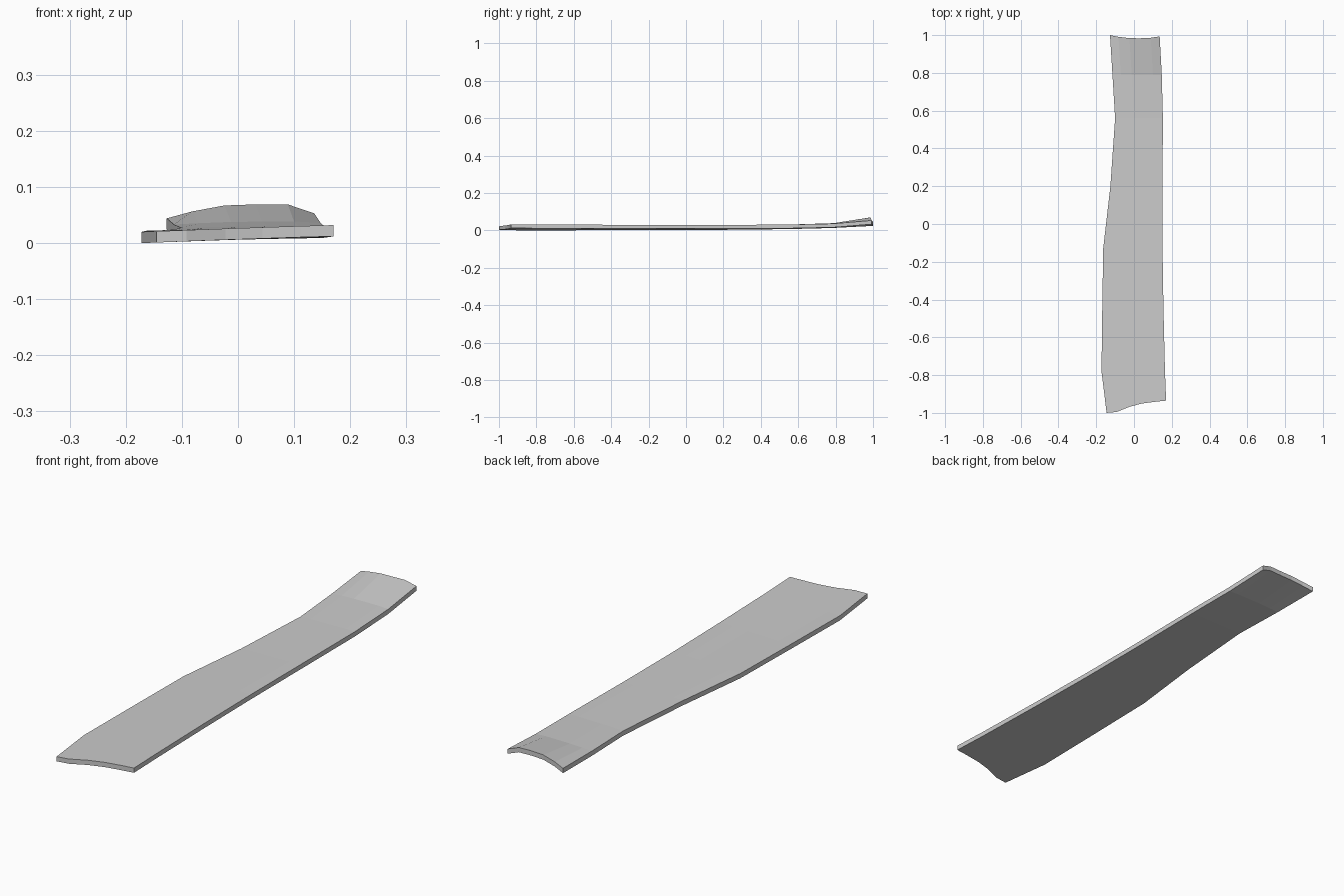
import bpy, bmesh

if "Cube" in bpy.data.objects:
    bpy.data.objects.remove(bpy.data.objects["Cube"])

THICK = 0.02
# Stations along the board: y, left x, right x, top z at left / middle / right
stations = [
    (-0.97, -0.145, 0.170, 0.022, 0.028, 0.033),
    (-0.78, -0.172, 0.164, 0.021, 0.027, 0.032),
    (-0.45, -0.168, 0.156, 0.022, 0.027, 0.031),
    (-0.13, -0.163, 0.151, 0.023, 0.027, 0.030),
    (0.20, -0.125, 0.151, 0.024, 0.028, 0.030),
    (0.56, -0.100, 0.153, 0.028, 0.031, 0.032),
    (0.79, -0.114, 0.147, 0.034, 0.039, 0.037),
    (0.99, -0.127, 0.136, 0.045, 0.069, 0.054),
]
# Cross-section: fraction of the width, and how much of the crown height applies
across = [(0, 0), (0.17, 0.55), (0.39, 1), (0.6, 1), (0.82, 0.9), (1, 0)]
# Wavy outline of the two cut ends
front_y = [-1.0, -0.995, -0.967, -0.95, -0.941, -0.935]
back_y = [1.0, 0.991, 0.984, 0.983, 0.986, 0.993]

bm = bmesh.new()
top, bottom = [], []
for i, (y, xl, xr, zl, zm, zr) in enumerate(stations):
    row_t, row_b = [], []
    for j, (f, crown) in enumerate(across):
        yy = front_y[j] if i == 0 else back_y[j] if i == len(stations) - 1 else y
        x = xl + (xr - xl) * f
        base = zl + (zr - zl) * f
        z = base + (zm - (zl + zr) / 2) * crown
        row_t.append(bm.verts.new((x, yy, z)))
        row_b.append(bm.verts.new((x, yy, max(z - THICK, 0))))
    top.append(row_t)
    bottom.append(row_b)

# Upper and lower skins
n, m = len(stations), len(across)
for i in range(n - 1):
    for j in range(m - 1):
        for g in (top, bottom):
            bm.faces.new((g[i][j], g[i][j + 1], g[i + 1][j + 1], g[i + 1][j]))
    # Long edges
    for j in (0, m - 1):
        bm.faces.new((top[i][j], top[i + 1][j], bottom[i + 1][j], bottom[i][j]))
# Cut ends
for i in (0, n - 1):
    for j in range(m - 1):
        bm.faces.new((top[i][j], top[i][j + 1], bottom[i][j + 1], bottom[i][j]))

bmesh.ops.recalc_face_normals(bm, faces=bm.faces)
# Rest the lowest point on the ground
low = min(v.co.z for v in bm.verts)
bmesh.ops.translate(bm, verts=bm.verts, vec=(0, 0, -low))
mesh = bpy.data.meshes.new("plank")
bm.to_mesh(mesh)
bm.free()
plank = bpy.data.objects.new("plank", mesh)
bpy.context.collection.objects.link(plank)
